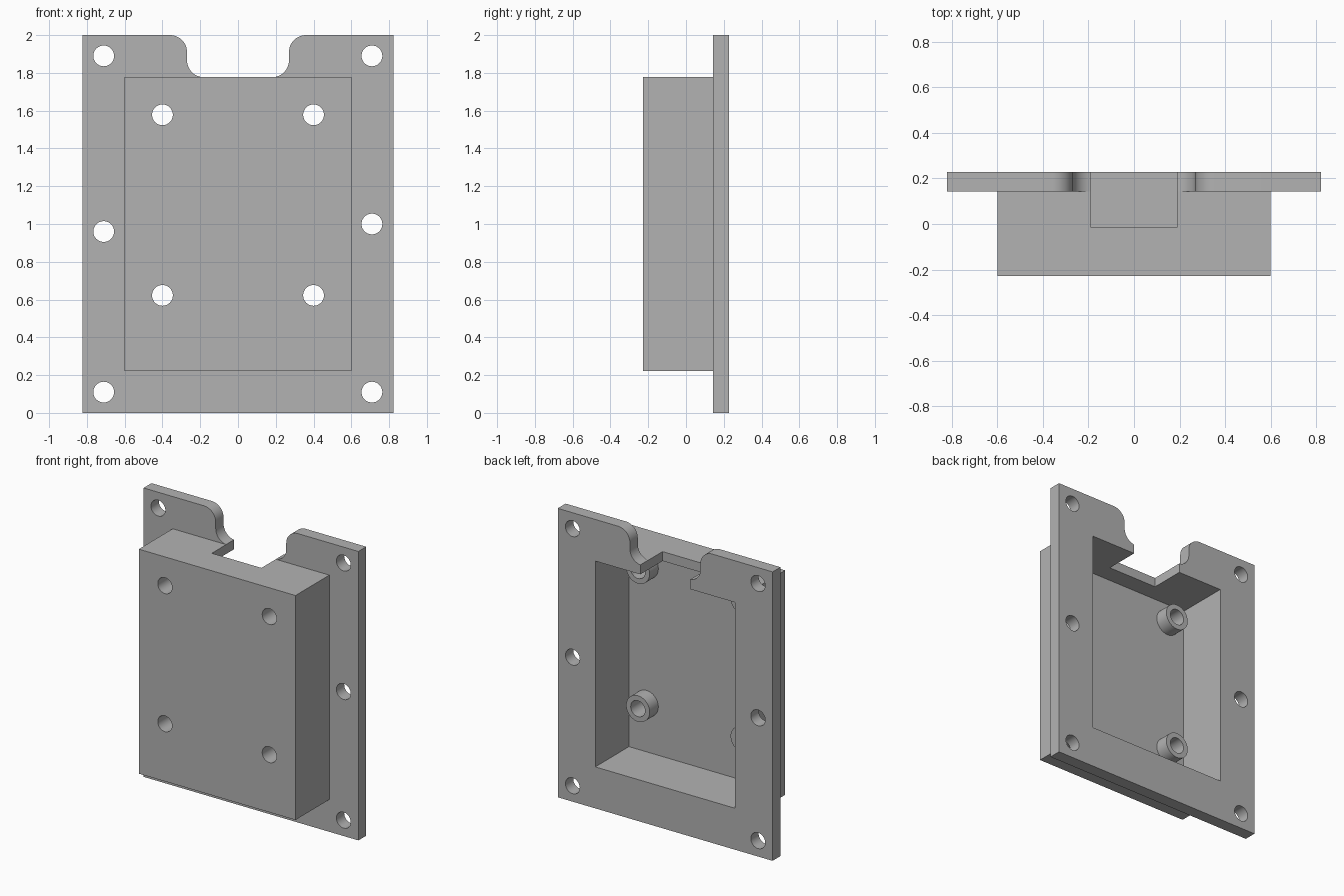
import bpy, bmesh
from math import sin, cos, pi, radians
from mathutils import Matrix

cube = bpy.data.objects.get("Cube")
if cube:
    bpy.data.objects.remove(cube, do_unlink=True)

grey = bpy.data.materials.new("plain grey")
grey.use_nodes = True
colour = (0.448, 0.448, 0.448, 1)
grey.diffuse_color = colour
grey.node_tree.nodes["Principled BSDF"].inputs["Base Color"].default_value = colour

BACK, PLATE_FRONT, FLOOR, FRONT = 0.228, 0.142, -0.14, -0.228
SHELF = 1.777          # top of the housing and bottom of the notch


def finish(name, bm):
    bmesh.ops.recalc_face_normals(bm, faces=bm.faces)
    mesh = bpy.data.meshes.new(name)
    bm.to_mesh(mesh)
    bm.free()
    mesh.materials.append(grey)
    ob = bpy.data.objects.new(name, mesh)
    bpy.context.collection.objects.link(ob)
    return ob


def box(name, x, y0, y1, z0, z1):
    bm = bmesh.new()
    m = Matrix.Translation((0, (y0 + y1) / 2, (z0 + z1) / 2))
    m = m @ Matrix.Diagonal((2 * x, y1 - y0, z1 - z0, 1))
    bmesh.ops.create_cube(bm, size=1, matrix=m)
    return finish(name, bm)


def rod(name, x, z, r, y0, y1):
    bm = bmesh.new()
    m = Matrix.Translation((x, (y0 + y1) / 2, z)) @ Matrix.Rotation(pi / 2, 4, "X")
    bmesh.ops.create_cone(bm, cap_ends=True, segments=48, radius1=r, radius2=r,
                          depth=y1 - y0, matrix=m)
    return finish(name, bm)


def combine(body, tool, operation):
    mod = body.modifiers.new(tool.name, "BOOLEAN")
    mod.operation, mod.solver, mod.object = operation, "EXACT", tool
    bpy.context.view_layer.objects.active = body
    bpy.ops.object.modifier_apply(modifier=mod.name)
    bpy.data.objects.remove(tool, do_unlink=True)


def arc(cx, cz, r, a0, a1, n=12):
    steps = [radians(a0 + (a1 - a0) * i / n) for i in range(n + 1)]
    return [(cx + r * cos(a), cz + r * sin(a)) for a in steps]


# Mounting plate with a filleted notch in its top edge
r, notch = 0.09, 0.27
half = [(0.8225, 0), (0.8225, 2)]
half += arc(notch + r, 2 - r, r, 90, 180)
half += arc(notch - r, SHELF + r, r, 0, -90)
outline = half + [(-x, z) for x, z in reversed(half)]
bm = bmesh.new()
face = bm.faces.new([bm.verts.new((x, PLATE_FRONT, z)) for x, z in outline])
new = bmesh.ops.extrude_face_region(bm, geom=[face])["geom"]
bmesh.ops.translate(bm, vec=(0, BACK - PLATE_FRONT, 0),
                    verts=[v for v in new if isinstance(v, bmesh.types.BMVert)])
body = finish("mounting_enclosure", bm)

# Hollow housing in front of the plate, open at the back
combine(body, box("housing", 0.6, FRONT, 0.18, 0.223, SHELF), "UNION")
combine(body, box("cavity", 0.535, FLOOR, 0.4, 0.287, 1.712), "DIFFERENCE")
combine(body, box("cable_slot", 0.19, -0.015, 0.4, 1.6, 1.9), "DIFFERENCE")

# Bosses on the cavity floor, bored through the front wall
for x in (-0.4, 0.4):
    for z in (0.622, 1.578):
        combine(body, rod("boss", x, z, 0.09, -0.18, -0.045), "UNION")
        combine(body, rod("bore", x, z, 0.055, -0.4, 0.1), "DIFFERENCE")

# Mounting holes along both sides of the plate
for x, middle in ((-0.711, 0.96), (0.709, 1.0)):
    for z in (0.11, middle, 1.89):
        combine(body, rod("mounting_hole", x, z, 0.055, 0, 0.4), "DIFFERENCE")

bpy.ops.object.select_all(action="DESELECT")
body.select_set(True)
bpy.context.view_layer.objects.active = body
bpy.ops.object.shade_smooth_by_angle(angle=radians(30))
